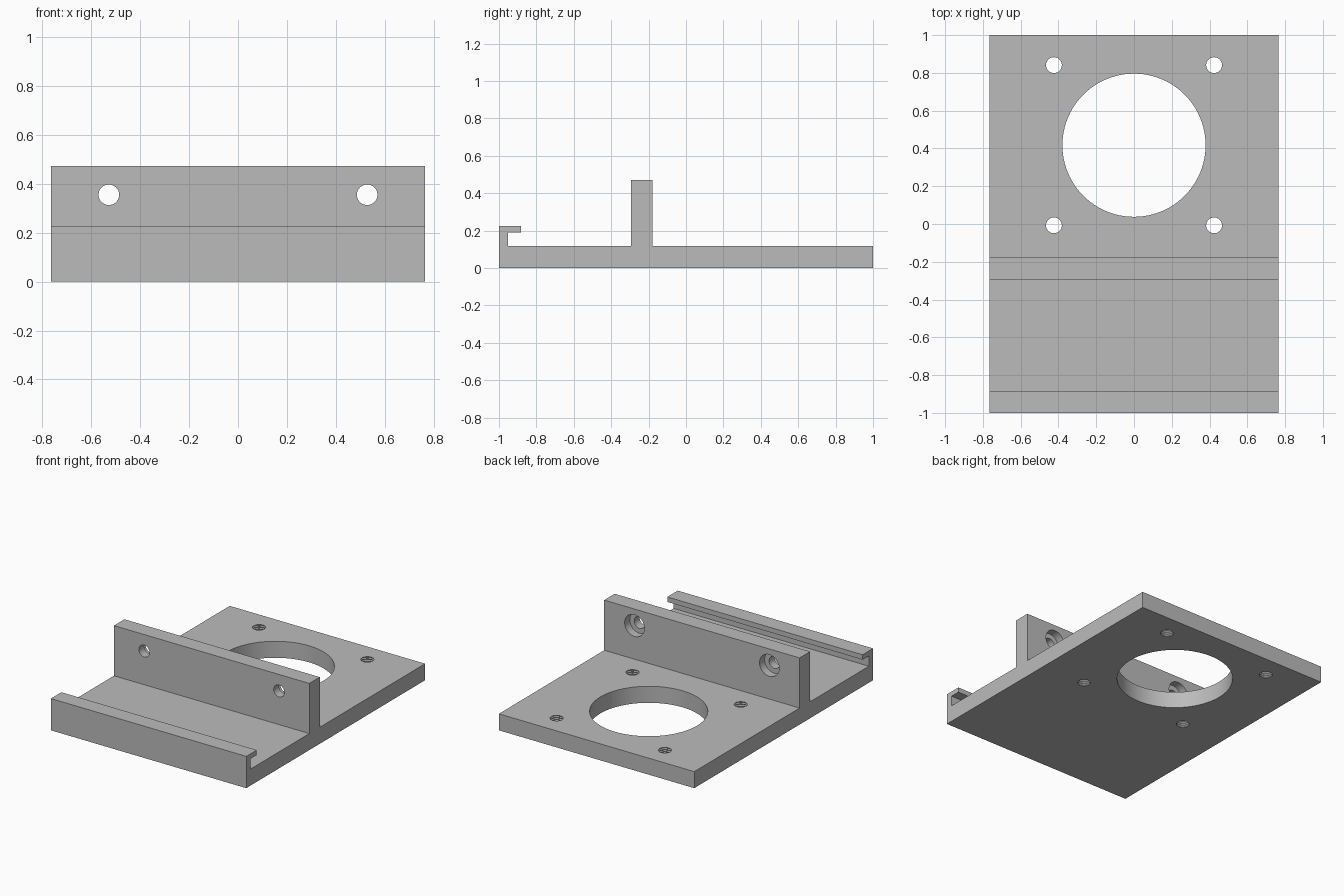
import bpy
import bmesh
from math import pi, radians
from mathutils import Matrix, Vector

default = bpy.data.objects.get("Cube")
if default:
    bpy.data.objects.remove(default, do_unlink=True)

HALF_W = 0.765
BASE_H = 0.117
WALL_FRONT, WALL_BACK, WALL_TOP = -0.295, -0.178, 0.472
BORE_Y = 0.417
BOLT = 0.424

grey = bpy.data.materials.new("plain_grey")
grey.use_nodes = True
colour = (0.5, 0.5, 0.5, 1)
grey.diffuse_color = colour
grey.node_tree.nodes["Principled BSDF"].inputs["Base Color"].default_value = colour


def make_object(name, bm):
    bmesh.ops.recalc_face_normals(bm, faces=bm.faces)
    mesh = bpy.data.meshes.new(name)
    bm.to_mesh(mesh)
    bm.free()
    mesh.materials.append(grey)
    obj = bpy.data.objects.new(name, mesh)
    bpy.context.collection.objects.link(obj)
    return obj


def extrude_profile(name, points):
    """Extrude a y-z outline across the full width."""
    bm = bmesh.new()
    face = bm.faces.new([bm.verts.new((-HALF_W, y, z)) for y, z in points])
    ext = bmesh.ops.extrude_face_region(bm, geom=[face])
    moved = [v for v in ext["geom"] if isinstance(v, bmesh.types.BMVert)]
    bmesh.ops.translate(bm, verts=moved, vec=(2 * HALF_W, 0, 0))
    return make_object(name, bm)


def turned_cutter(name, outline, origin, sides=48, along_y=False):
    """Stack rings of (radius, height) into a closed turned solid."""
    bm = bmesh.new()
    rings = []
    for radius, height in outline:
        ring = bmesh.ops.create_circle(bm, segments=sides, radius=radius)["verts"]
        bmesh.ops.translate(bm, verts=ring, vec=(0, 0, height))
        rings.append(ring)
    for low, high in zip(rings, rings[1:]):
        for i in range(sides):
            j = (i + 1) % sides
            bm.faces.new((low[i], low[j], high[j], high[i]))
    bm.faces.new(rings[0])
    bm.faces.new(rings[-1])
    if along_y:
        bm.transform(Matrix.Rotation(-pi / 2, 4, "X"))
    bm.transform(Matrix.Translation(Vector(origin)))
    obj = make_object(name, bm)
    obj.hide_render = True
    return obj


# Base plate, upright wall and hooked front lip share one outline
bracket = extrude_profile("mounting_bracket", [
    (-1, 0), (1, 0), (1, BASE_H),
    (WALL_BACK, BASE_H), (WALL_BACK, WALL_TOP),
    (WALL_FRONT, WALL_TOP), (WALL_FRONT, BASE_H),
    (-0.953, BASE_H), (-0.953, 0.19), (-0.883, 0.19),
    (-0.883, 0.225), (-1, 0.225)])

# Large round opening
cutters = [turned_cutter("bore_cutter", [(0.379, -0.05), (0.379, 0.2)],
                         (0, BORE_Y, 0), sides=96)]

# Four threaded bolt holes around the opening
pitch = BASE_H / 8
thread = [(0.042, -0.05)]
for k in range(8):
    thread += [(0.042, k * pitch), (0.047, (k + 0.5) * pitch)]
thread += [(0.042, BASE_H), (0.042, 0.16)]
for sx in (-1, 1):
    for sy in (-1, 1):
        cutters.append(turned_cutter("bolt_hole_cutter", thread,
                                     (sx * BOLT, BORE_Y + sy * BOLT, 0), sides=32))

# Wall holes, counterbored from the back
step = 0.06
for sx in (-1, 1):
    cutters.append(turned_cutter(
        "wall_hole_cutter",
        [(0.042, -0.05), (0.042, step), (0.077, step), (0.077, 0.17)],
        (sx * 0.528, WALL_FRONT, 0.355), along_y=True))

# Cut every hole, then discard the cutters
bpy.ops.object.select_all(action="DESELECT")
bpy.context.view_layer.objects.active = bracket
bracket.select_set(True)
for cutter in cutters:
    mod = bracket.modifiers.new("hole", "BOOLEAN")
    mod.operation = "DIFFERENCE"
    mod.solver = "EXACT"
    mod.object = cutter
    bpy.ops.object.modifier_apply(modifier=mod.name)
    bpy.data.objects.remove(cutter, do_unlink=True)

bpy.ops.object.shade_smooth_by_angle(angle=radians(25))
